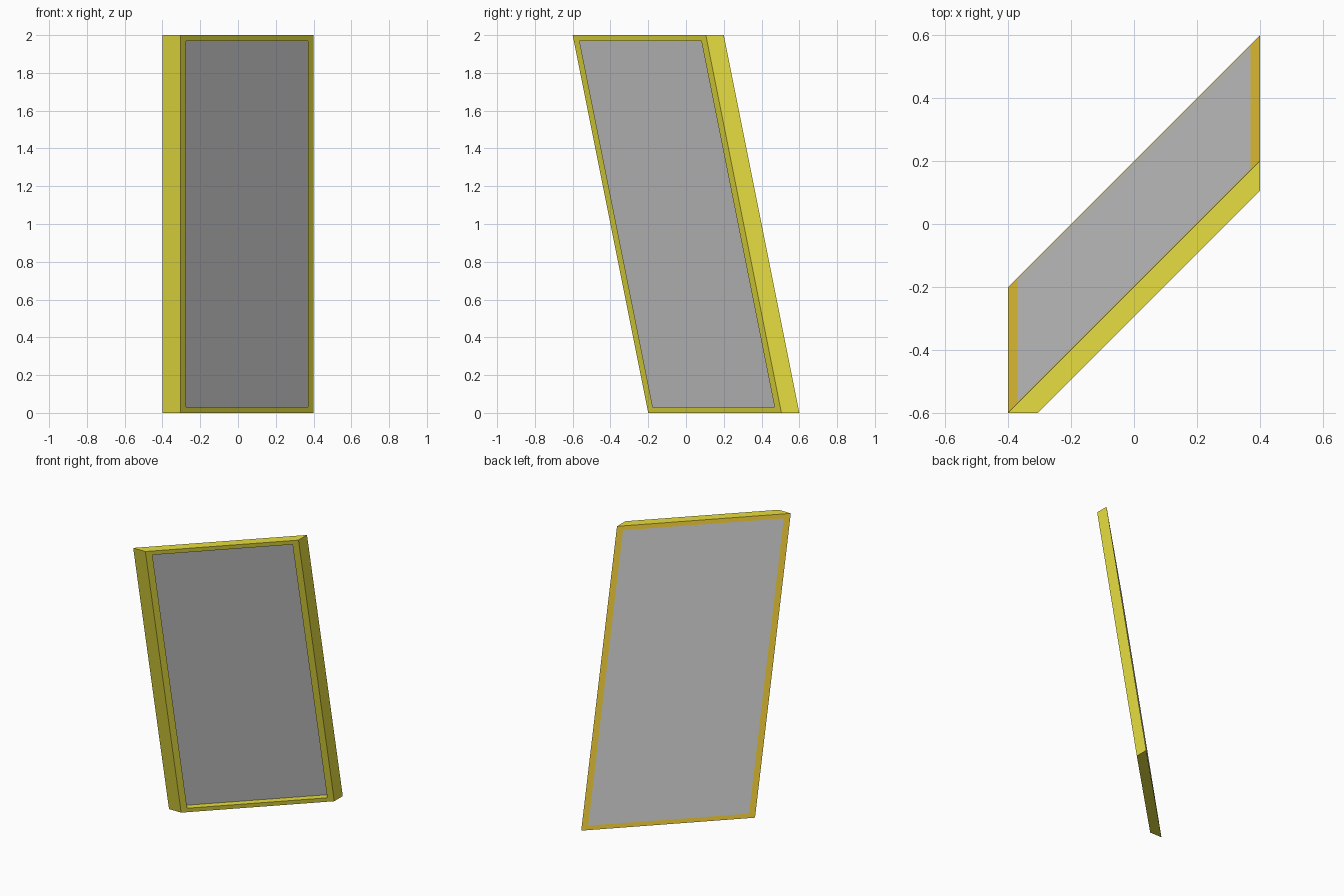
import bpy, bmesh

if "Cube" in bpy.data.objects:
    bpy.data.objects.remove(bpy.data.objects["Cube"])

HALF, HEIGHT = 0.4, 2.0   # half width and height of the leaning pane
DEPTH, BORDER = 0.095, 0.03


def material(name, color):
    m = bpy.data.materials.new(name)
    m.diffuse_color = color
    m.use_nodes = True
    m.node_tree.nodes["Principled BSDF"].inputs["Base Color"].default_value = m.diffuse_color
    return m


def ring(inset, depth):
    """Four corners of the diagonal, leaning rectangle at a depth from its back."""
    def back_y(x, z):
        return x + 0.2 - 0.2 * z
    x, low, high = HALF - inset, inset, HEIGHT - inset
    left = [(-x + depth, back_y(-x, z), z) for z in (low, high)]
    right = [(x, back_y(x, z) - depth, z) for z in (high, low)]
    return left + right


def build(name, rings, closed, mats):
    bm = bmesh.new()
    loops = [[bm.verts.new(c) for c in r] for r in rings]
    pairs = list(zip(loops, loops[1:]))
    if closed:
        pairs.append((loops[-1], loops[0]))
    else:
        bm.faces.new(loops[0])
        bm.faces.new(loops[-1])
    for n, (a, b) in enumerate(pairs):
        for i in range(4):
            j = (i + 1) % 4
            f = bm.faces.new((a[i], a[j], b[j], b[i]))
            # the closing strip of the frame is its back trim
            f.material_index = 1 if closed and n == len(pairs) - 1 else 0
    bmesh.ops.recalc_face_normals(bm, faces=bm.faces)
    mesh = bpy.data.meshes.new(name)
    bm.to_mesh(mesh)
    bm.free()
    for m in mats:
        mesh.materials.append(m)
    obj = bpy.data.objects.new(name, mesh)
    bpy.context.collection.objects.link(obj)


yellow = material("frame_yellow", (0.8, 0.73, 0.05, 1))
orange = material("trim_orange", (0.85, 0.6, 0.04, 1))

# Frame: yellow sides and front, orange back
build("frame", [ring(0, 0), ring(0, DEPTH), ring(BORDER, DEPTH), ring(BORDER, 0)],
      True, [yellow, orange])

# Panel: grey, flush at the back and recessed at the front
build("panel", [ring(BORDER, 0), ring(BORDER, 0.03)], False, [])
